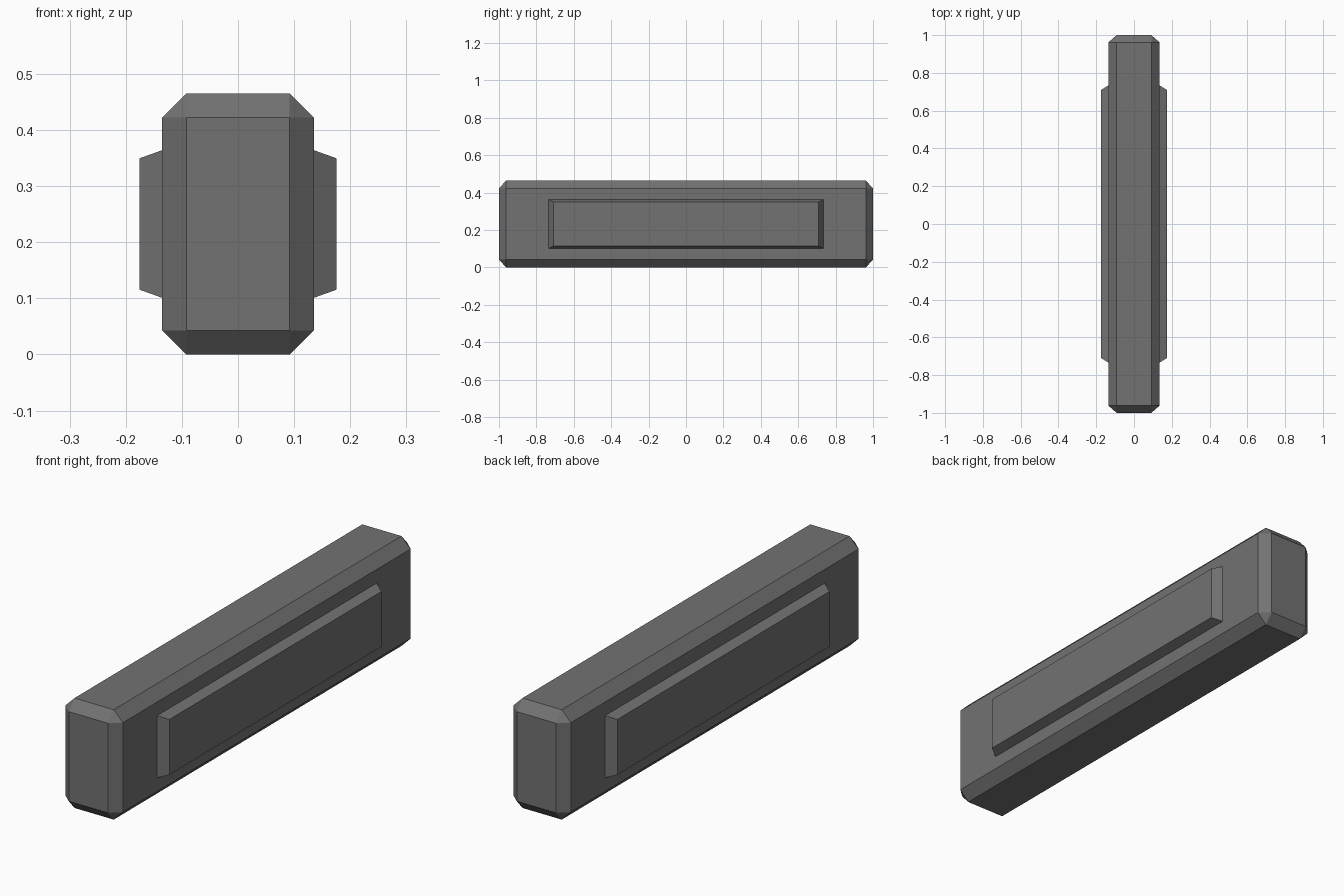
import bpy, bmesh
from mathutils import Matrix

if "Cube" in bpy.data.objects:
    bpy.data.objects.remove(bpy.data.objects["Cube"])

HALF_X, HEIGHT = 0.135, 0.465
CHAMFER, CHAMFER_Y = 0.043, 0.038

dark = bpy.data.materials.new("dark_grey")
dark.diffuse_color = (0.17, 0.17, 0.17, 1)
dark.use_nodes = True
dark.node_tree.nodes["Principled BSDF"].inputs["Base Color"].default_value = dark.diffuse_color


def finish(bm, name):
    bmesh.ops.recalc_face_normals(bm, faces=bm.faces)
    mesh = bpy.data.meshes.new(name)
    bm.to_mesh(mesh)
    bm.free()
    mesh.materials.append(dark)
    obj = bpy.data.objects.new(name, mesh)
    bpy.context.collection.objects.link(obj)
    return obj


def box(size, centre):
    bm = bmesh.new()
    bmesh.ops.create_cube(bm, size=1, matrix=Matrix.Translation(centre) @ Matrix.Diagonal((*size, 1)))
    return bm


# Main bar: box chamfered on every edge, slightly shallower along its length
stretch = CHAMFER / CHAMFER_Y
bm = box((2 * HALF_X, 2 * stretch, HEIGHT), (0, 0, HEIGHT / 2))
bmesh.ops.bevel(bm, geom=bm.edges[:], offset=CHAMFER, segments=1, affect='EDGES')
bmesh.ops.scale(bm, vec=(1, 1 / stretch, 1), verts=bm.verts)
finish(bm, "main_bar")

# Raised side panels: boxes whose outer face tapers inwards
INNER, OUTER = HALF_X - 0.001, 0.1755
for side, name in ((1, "right_side_panel"), (-1, "left_side_panel")):
    bm = box((OUTER - INNER, 1.47, 0.264), (side * (INNER + OUTER) / 2, 0, HEIGHT / 2))
    outer = [v for v in bm.verts if abs(v.co.x) > (INNER + OUTER) / 2]
    bmesh.ops.scale(bm, vec=(1, 1.418 / 1.47, 0.234 / 0.264), verts=outer,
                    space=Matrix.Translation((0, 0, -HEIGHT / 2)))
    finish(bm, name)
